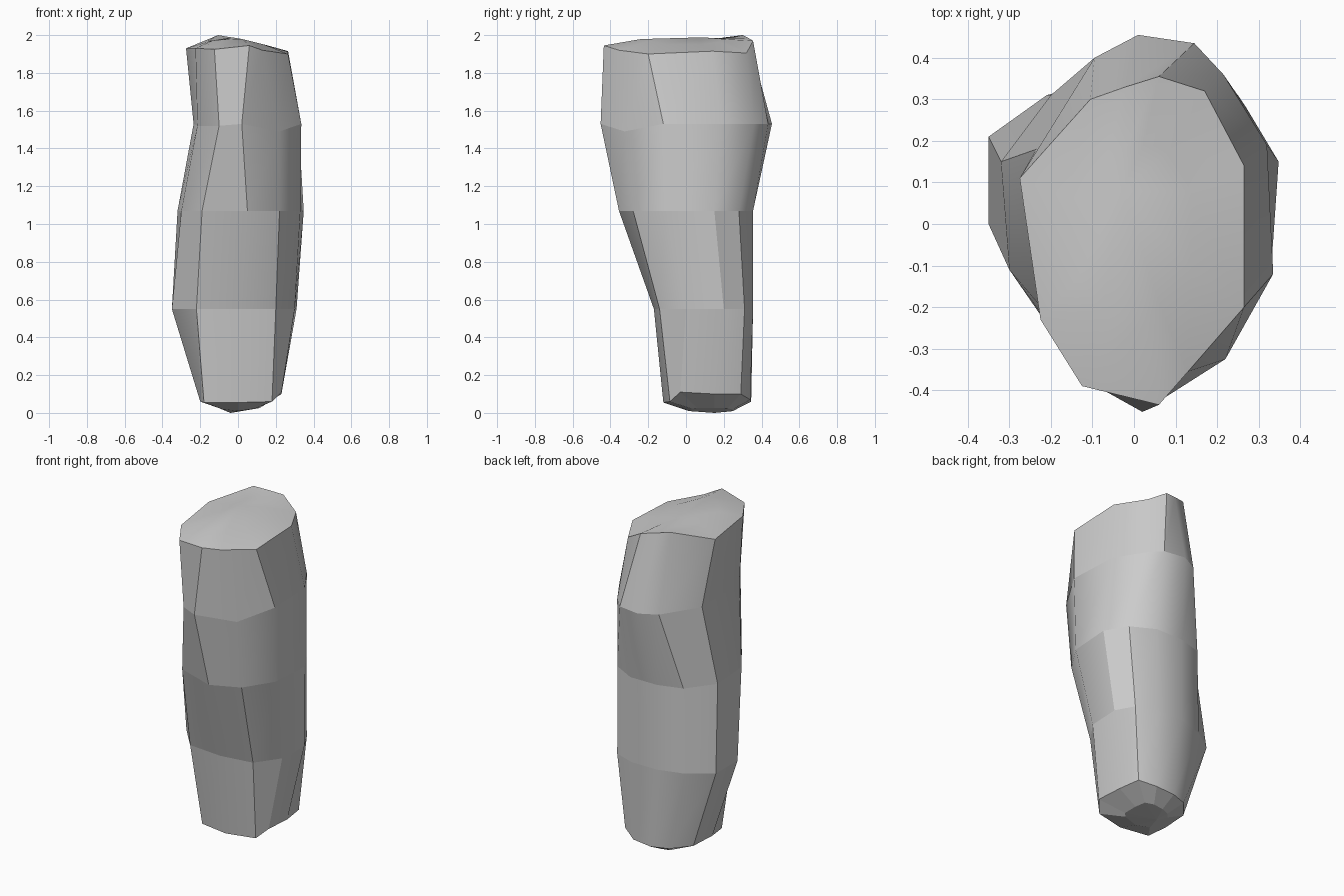
import bpy, bmesh, math

if "Cube" in bpy.data.objects:
    bpy.data.objects.remove(bpy.data.objects["Cube"])

# Cross-sections, counter-clockwise from the front left: (x, y) corners
foot = [(-.18, -.09), (0, -.12), (.18, -.085), (.23, -.03), (.23, .15), (.21, .29),
        (.12, .34), (0, .345), (-.1, .31), (-.19, .2), (-.2, .03)]
shin = [(-.22, -.15), (0, -.17), (.2, -.14), (.3, 0), (.31, .2), (.25, .31),
        (.12, .355), (-.05, .355), (-.21, .31), (-.35, .21), (-.35, 0)]
waist = [(-.19, -.27), (.05, -.355), (.22, -.28), (.33, -.11), (.348, .15), (.27, .28),
         (.13, .355), (-.05, .355), (-.2, .31), (-.32, .15), (-.3, -.11)]
chest = [(-.1, -.385), (.02, -.452), (.22, -.325), (.335, -.12), (.32, .19), (.215, .36),
         (.145, .435), (.01, .455), (-.095, .4), (-.235, .18), (-.215, -.21)]
crown = [(-.125, -.39), (.06, -.435), (.13, -.355), (.265, -.2), (.265, .14), (.17, .32),
         (.06, .355), (-.02, .33), (-.105, .3), (-.275, .11), (-.225, -.23)]
foot_z = [.055, .055, .06, .11, .1, .1, .07, .06, .06, .06, .06]
chest_z = [1.52, 1.53, 1.49, 1.53, 1.53, 1.53, 1.53, 1.53, 1.53, 1.53, 1.52]
crown_z = [1.925, 1.945, 1.92, 1.9, 1.915, 1.905, 1.97, 1.985, 2.0, 1.93, 1.93]


def inset(ring, cx, cy, s):
    return [(cx + (x - cx) * s, cy + (y - cy) * s) for x, y in ring]


base = inset(foot, 0, .15, .5)
cap = inset(crown, -.02, .0, .55)
levels = [
    (base, [.004 + max(-.35 * (x + .04), .14 * (x + .04)) for x, y in base]),
    (foot, foot_z),
    (shin, [.55] * 11),
    (waist, [1.07] * 11),
    (chest, chest_z),
    (crown, crown_z),
    (cap, [1.985 - .25 * max(0, x) - .1 * max(0, -x) for x, y in cap]),
]

# Stone pillar: loft through the levels, closed with fans at both ends
bm = bmesh.new()
rings = [[bm.verts.new((x, y, z)) for (x, y), z in zip(r, zs)] for r, zs in levels]
n = len(crown)
for a, b in zip(rings, rings[1:]):
    for i in range(n):
        j = (i + 1) % n
        bm.faces.new((a[i], a[j], b[j], b[i]))
bottom = bm.verts.new((-.04, .15, 0))
top = bm.verts.new((-.03, .08, 1.988))
for i in range(n):
    j = (i + 1) % n
    bm.faces.new((rings[0][j], rings[0][i], bottom))
    bm.faces.new((rings[-1][i], rings[-1][j], top))
bmesh.ops.recalc_face_normals(bm, faces=bm.faces[:])

# Crisp edges around each level, soft shading along the height, flat underside
for f in bm.faces:
    f.smooth = f.calc_center_median().z > .1
for e in bm.edges:
    e.smooth = e.calc_face_angle(0) < math.radians(33)
for r in rings[1:-1]:
    for i in range(n):
        bm.edges.get((r[i], r[(i + 1) % n])).smooth = False

mesh = bpy.data.meshes.new("stone_pillar")
bm.to_mesh(mesh)
bm.free()
pillar = bpy.data.objects.new("stone_pillar", mesh)
bpy.context.collection.objects.link(pillar)
